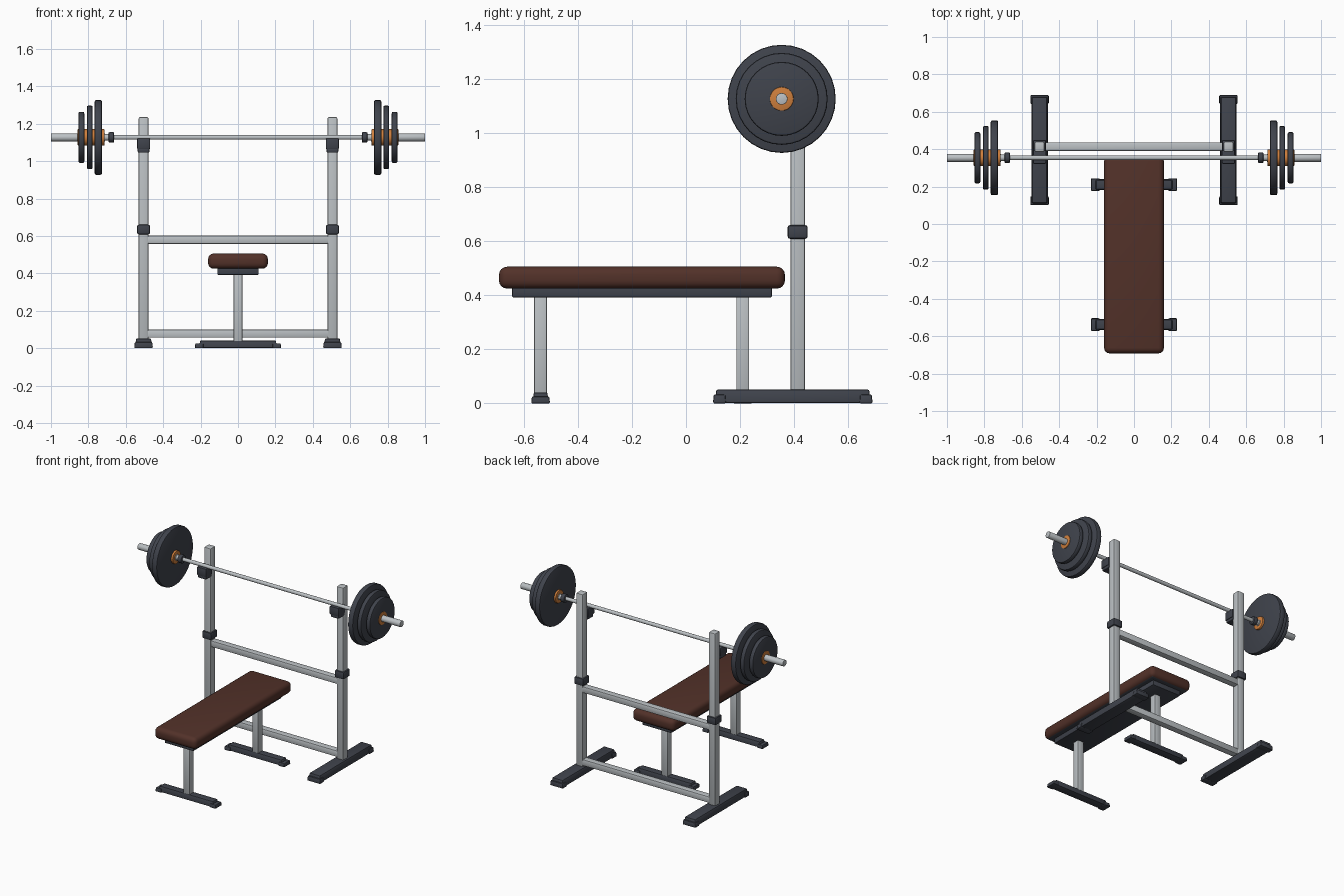
import bpy, bmesh, math
from mathutils import Matrix

if "Cube" in bpy.data.objects:
    bpy.data.objects.remove(bpy.data.objects["Cube"])


def material(name, rgb):
    m = bpy.data.materials.new(name)
    m.diffuse_color = (*rgb, 1)
    m.use_nodes = True
    m.node_tree.nodes["Principled BSDF"].inputs["Base Color"].default_value = m.diffuse_color
    return m


STEEL = material("brushed steel", (0.50, 0.53, 0.55))
DARK = material("dark slate", (0.050, 0.056, 0.072))
BROWN = material("brown leather", (0.085, 0.031, 0.022))
ORANGE = material("orange", (0.62, 0.21, 0.045))


def finish(bm, name, *mats):
    me = bpy.data.meshes.new(name)
    bmesh.ops.recalc_face_normals(bm, faces=bm.faces)
    bm.to_mesh(me)
    bm.free()
    for m in mats:
        me.materials.append(m)
    me.shade_smooth()
    me.set_sharp_from_angle(angle=math.radians(35))
    ob = bpy.data.objects.new(name, me)
    bpy.context.collection.objects.link(ob)
    return ob


def box(name, x, y, z, mat, bevel=0.006, seg=2, taper=(0, 0)):
    """Bevelled box from (min, max) pairs; taper pulls the top edges inward."""
    bm = bmesh.new()
    bmesh.ops.create_cube(bm, size=1)
    for v in bm.verts:
        top = v.co.z > 0
        for i, (lo, hi) in enumerate((x, y, z)):
            pull = taper[i] if top and i < 2 else 0
            v.co[i] = hi - pull if v.co[i] > 0 else lo + pull
    bmesh.ops.bevel(bm, geom=bm.edges[:], offset=bevel, segments=seg,
                    profile=0.5, affect='EDGES')
    return finish(bm, name, mat)


def rod(name, x0, x1, r, mat, bevel=0.0, sides=32, y=0.354, z=1.127):
    """Cylinder along x with rounded rims."""
    bm = bmesh.new()
    bmesh.ops.create_cone(bm, cap_ends=True, segments=sides, radius1=r, radius2=r,
                          depth=abs(x1 - x0))
    if bevel:
        rims = [e for e in bm.edges if abs(e.verts[0].co.z - e.verts[1].co.z) < 1e-5]
        bmesh.ops.bevel(bm, geom=rims, offset=bevel, segments=2, profile=0.5,
                        affect='EDGES')
    bm.transform(Matrix.Translation(((x0 + x1) / 2, y, z))
                 @ Matrix.Rotation(math.pi / 2, 4, 'Y'))
    return finish(bm, name, mat)


def around(c, half):
    return (c - half, c + half)


# Bench pad with a dark underside
pad = box("bench_pad", (-0.16, 0.16), (-0.692, 0.366), (0.425, 0.506), BROWN, 0.03, 4)
pad.data.materials.append(DARK)
for p in pad.data.polygons:
    if p.normal.z < -0.95:
        p.material_index = 1
box("pad_support", (-0.11, 0.11), (-0.643, 0.318), (0.392, 0.435), DARK, 0.005)

# Bench legs with crosswise feet
for end, y in (("front", -0.538), ("rear", 0.21)):
    box(end + "_bench_leg", around(0, 0.024), around(y, 0.024), (0.03, 0.40), STEEL)
    box(end + "_bench_foot", (-0.21, 0.21), around(y, 0.03), (0.002, 0.041), DARK,
        0.005, taper=(0.008, 0.005))
    for side, s in (("left", -1), ("right", 1)):
        box(f"{end}_{side}_bench_foot_cap", around(s * 0.207, 0.023),
            around(y, 0.035), (0, 0.026), DARK, 0.005, taper=(0.002, 0.003))

# Crossbeams of the rack
for name, z in (("lower_crossbeam", 0.078), ("upper_crossbeam", 0.58)):
    box(name, (-0.49, 0.49), around(0.414, 0.023), around(z, 0.022), STEEL, 0.007)

# Straight bar
rod("bar_shaft", -0.73, 0.73, 0.0125, STEEL, sides=24)

for side, s in (("left", -1), ("right", 1)):
    x = s * 0.505

    # Upright, foot and collar of the rack
    box(side + "_upright", around(x, 0.026), around(0.413, 0.027), (0.03, 1.236),
        STEEL, 0.008)
    box(side + "_rack_foot", around(x, 0.045), (0.108, 0.682), (0.002, 0.052), DARK,
        0.007, taper=(0.005, 0.004))
    for end, y in (("front", 0.124), ("rear", 0.666)):
        box(f"{side}_{end}_rack_foot_cap", around(x, 0.05), around(y, 0.024),
            (0, 0.033), DARK, 0.006, taper=(0.003, 0.002))
    box(side + "_upright_collar", around(x, 0.035), around(0.413, 0.037),
        (0.609, 0.66), DARK, 0.009)

    # Hook that carries the bar
    box(side + "_hook", around(x, 0.035), (0.322, 0.395), (1.064, 1.122), DARK, 0.006)
    box(side + "_hook_base", around(x, 0.031), (0.328, 0.395), (1.045, 1.07), DARK, 0.006)

    # Bar end: stop ring, sleeve, hub and three plates
    rod(side + "_bar_stop", s * 0.663, s * 0.692, 0.028, DARK, 0.005, 24)
    rod(side + "_bar_neck", s * 0.69, s * 0.72, 0.017, STEEL, 0, 24)
    rod(side + "_bar_sleeve", s * 0.71, s * 1.0, 0.0215, STEEL, 0.002, 24)
    rod(side + "_plate_hub", s * 0.714, s * 0.857, 0.044, ORANGE, 0.003)
    for size, a, b, r in (("large", 0.727, 0.766, 0.2),
                          ("medium", 0.777, 0.808, 0.17),
                          ("small", 0.822, 0.853, 0.137)):
        rod(f"{side}_{size}_plate", s * a, s * b, r, DARK, 0.008, 32)
